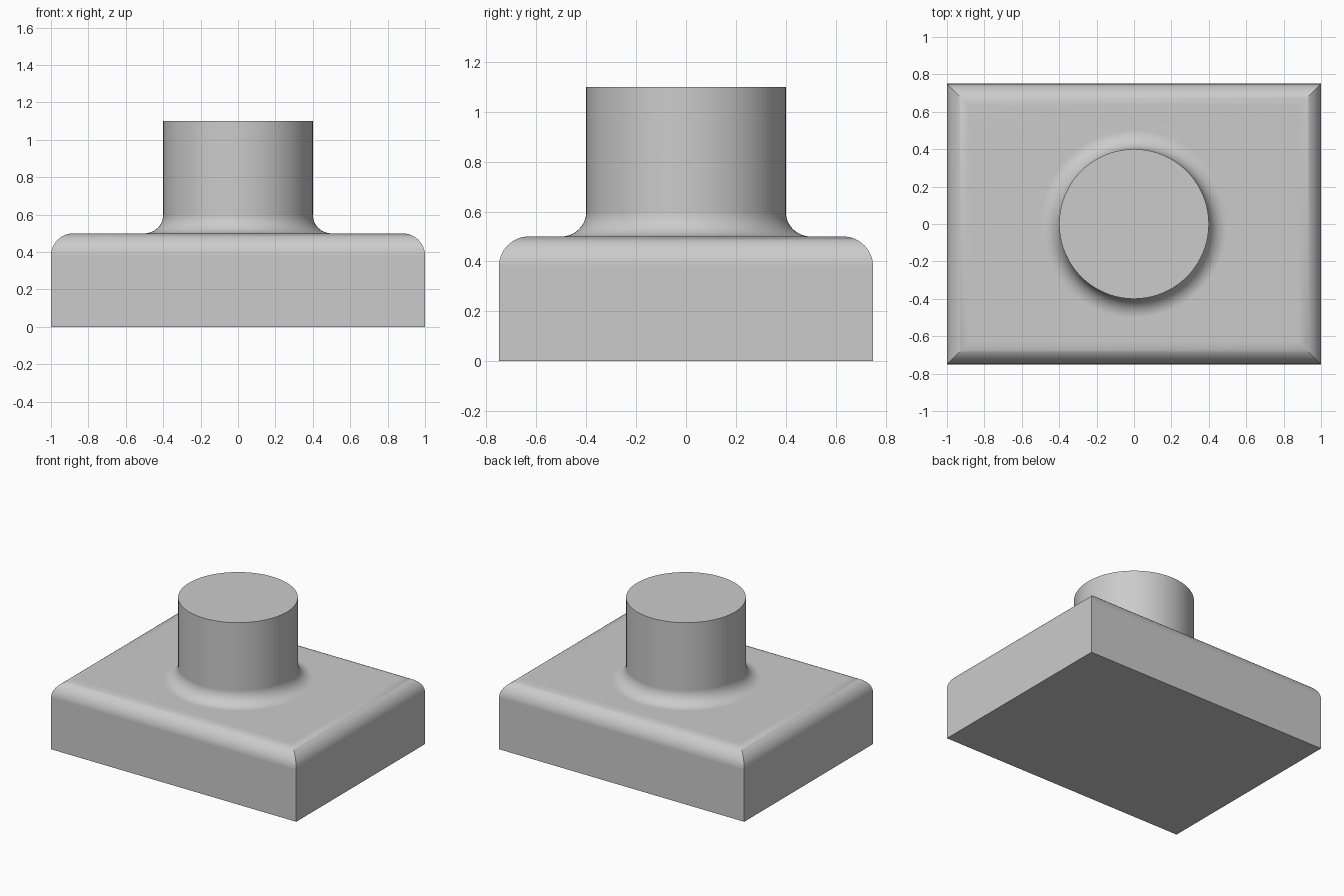
import bpy, bmesh
from math import sin, cos, pi

if "Cube" in bpy.data.objects:
    bpy.data.objects.remove(bpy.data.objects["Cube"])

HX, HY, TOP, ROUND = 1.0, 0.75, 0.5, 0.12      # base block
RAD, POST_TOP, FILLET = 0.4, 1.1, 0.1          # round post
SIDES, STEPS = 128, 16

bm = bmesh.new()


def rect(inset, z):
    x, y = HX - inset, HY - inset
    return [bm.verts.new((sx * x, sy * y, z))
            for sx, sy in ((-1, -1), (1, -1), (1, 1), (-1, 1))]


def circle(r, z):
    return [bm.verts.new((r * cos(2 * pi * i / SIDES), r * sin(2 * pi * i / SIDES), z))
            for i in range(SIDES)]


def skin(rings):
    for a, b in zip(rings, rings[1:]):
        for i in range(len(a)):
            j = (i + 1) % len(a)
            bm.faces.new((a[i], a[j], b[j], b[i]))


def ring_edges(ring):
    return [bm.edges.get((ring[i - 1], ring[i])) for i in range(len(ring))]


quarter = [pi / 2 * k / STEPS for k in range(STEPS + 1)]

# Base block: sharp upright corners, rounded and mitred top edges
block = [rect(0, 0)] + [rect(ROUND * (1 - cos(a)), TOP - ROUND * (1 - sin(a))) for a in quarter]
skin(block)
bm.faces.new(block[0][::-1])

# Post: concave fillet at the foot, straight wall, flat cap
post = [circle(RAD + FILLET * (1 - sin(a)), TOP + FILLET * (1 - cos(a))) for a in quarter]
post.append(circle(RAD, POST_TOP))
skin(post)
bm.faces.new(post[-1])

# Flat top of the block around the post
bmesh.ops.triangle_fill(bm, edges=ring_edges(block[-1]) + ring_edges(post[0]),
                        use_beauty=True, normal=(0, 0, 1))
bmesh.ops.recalc_face_normals(bm, faces=bm.faces)

mesh = bpy.data.meshes.new("block_with_post")
bm.to_mesh(mesh)
bm.free()
obj = bpy.data.objects.new("block_with_post", mesh)
bpy.context.collection.objects.link(obj)
bpy.context.view_layer.objects.active = obj
obj.select_set(True)
bpy.ops.object.shade_smooth_by_angle(angle=pi / 6)
weighted = obj.modifiers.new("flat_face_shading", 'WEIGHTED_NORMAL')
weighted.keep_sharp = True
